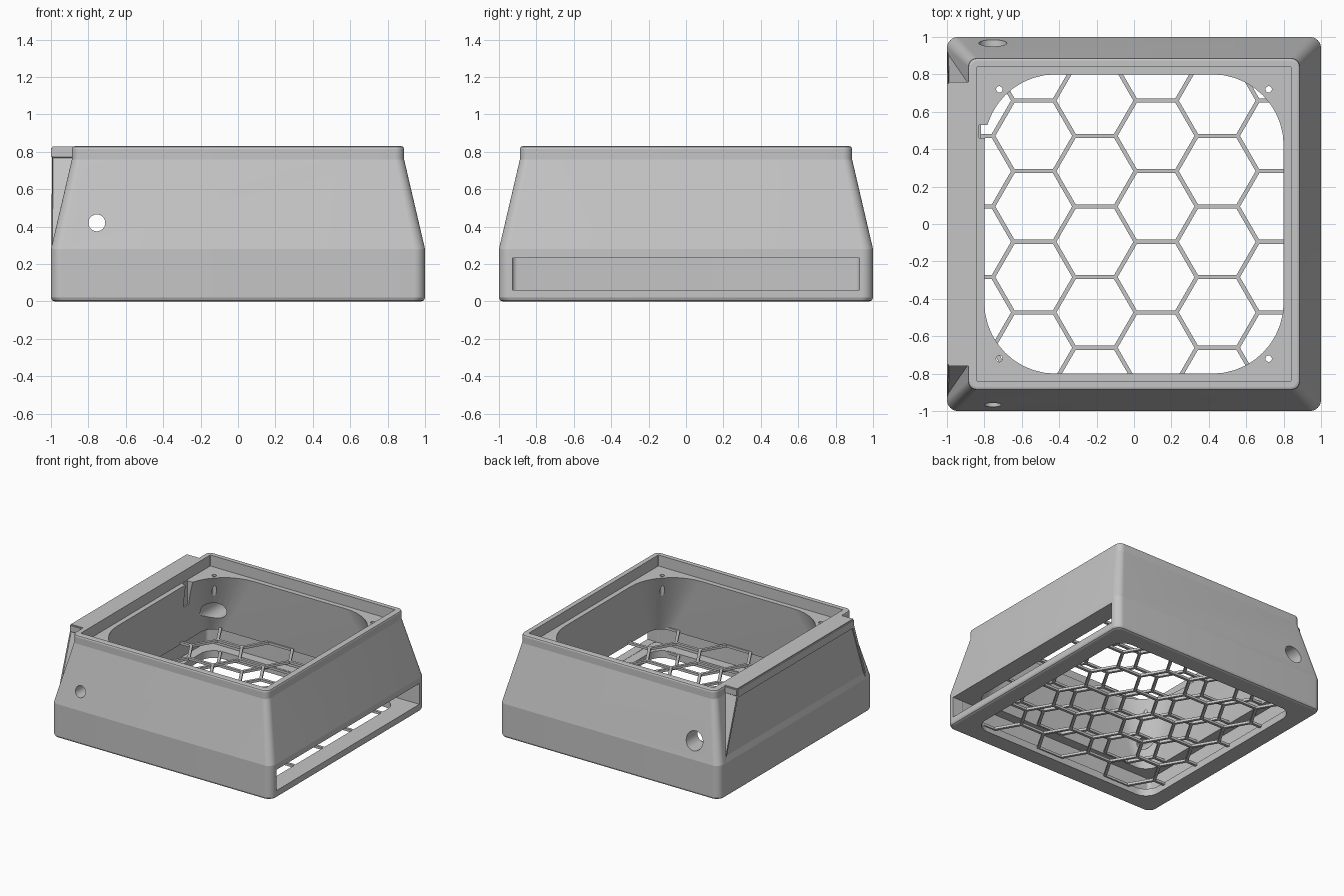
import bpy, bmesh, math
from mathutils import Vector, Matrix

cube = bpy.data.objects.get("Cube")
if cube:
    bpy.data.objects.remove(cube, do_unlink=True)

grey = bpy.data.materials.new("plain_grey")
grey.use_nodes = True
COLOUR = (0.56, 0.56, 0.56, 1)
grey.diffuse_color = COLOUR
grey.node_tree.nodes["Principled BSDF"].inputs["Base Color"].default_value = COLOUR


def finish(name, bm):
    bmesh.ops.recalc_face_normals(bm, faces=bm.faces)
    mesh = bpy.data.meshes.new(name)
    bm.to_mesh(mesh)
    bm.free()
    ob = bpy.data.objects.new(name, mesh)
    bpy.context.collection.objects.link(ob)
    mesh.materials.append(grey)
    return ob


def select(ob):
    bpy.ops.object.select_all(action='DESELECT')
    ob.select_set(True)
    bpy.context.view_layer.objects.active = ob


def smooth(ob, degrees):
    select(ob)
    bpy.ops.object.shade_smooth_by_angle(angle=math.radians(degrees))


def add_box(bm, lo, hi):
    lo, hi = Vector(lo), Vector(hi)
    mat = Matrix.Translation((lo + hi) / 2) @ Matrix.Diagonal((*(hi - lo), 1))
    return bmesh.ops.create_cube(bm, size=1, matrix=mat)["verts"]


def add_rod(bm, centre, radius, length, along_y=False):
    mat = Matrix.Translation(centre)
    if along_y:
        mat = mat @ Matrix.Rotation(math.pi / 2, 4, 'X')
    bmesh.ops.create_cone(bm, cap_ends=True, segments=40, radius1=radius,
                          radius2=radius, depth=length, matrix=mat)


def rounded_ring(bm, half, radius, z, steps=10):
    ring = []
    for corner in range(4):
        mid = math.pi / 4 + corner * math.pi / 2
        cx = math.copysign(half - radius, math.cos(mid))
        cy = math.copysign(half - radius, math.sin(mid))
        for i in range(steps + 1):
            a = corner * math.pi / 2 + i / steps * math.pi / 2
            ring.append(bm.verts.new((cx + radius * math.cos(a),
                                      cy + radius * math.sin(a), z)))
    return ring


# Housing: closed loft around the wall, (half width, corner radius, height)
sections = [
    (.98, .05, 0), (.994, .06, .006), (1, .06, .02), (1, .06, .28),
    (.888, .05, .76), (.888, .05, .815), (.884, .045, .826), (.874, .04, .83),
    (.84, .006, .83), (.84, .006, .74),
    (.80, .38, .74), (.85, .12, .235), (.93, .03, .235), (.93, .03, .06),
    (.85, .12, .06), (.85, .12, 0)]
bm = bmesh.new()
rings = [rounded_ring(bm, *s) for s in sections]
for a, b in zip(rings, rings[1:] + rings[:1]):
    for i in range(len(a)):
        j = (i + 1) % len(a)
        bm.faces.new((a[i], a[j], b[j], b[i]))
housing = finish("housing", bm)

# Openings: filter slot, cable notch, side holes, screw holes
slot = bmesh.new()
add_box(slot, (.89, -.927, .062), (1.1, .927, .233))
notch = bmesh.new()
add_box(notch, (-.83, .46, .55), (-.7, .53, .78))
holes = bmesh.new()
add_rod(holes, (-.755, -.93, .42), .045, .5, True)
add_rod(holes, (-.755, .93, .42), .075, .5, True)
for sx in (-1, 1):
    for sy in (-1, 1):
        add_rod(holes, (sx * .72, sy * .72, .6), .017, .4)
for name, cut in (("slot_cutter", slot), ("notch_cutter", notch), ("hole_cutter", holes)):
    cutter = finish(name, cut)
    cutter.hide_render = True
    mod = housing.modifiers.new(name, 'BOOLEAN')
    mod.operation = 'DIFFERENCE'
    mod.solver = 'EXACT'
    mod.object = cutter
    select(housing)
    bpy.ops.object.modifier_apply(modifier=mod.name)
    bpy.data.objects.remove(cutter, do_unlink=True)
smooth(housing, 11)

# Honeycomb grilles below and above the slot: three bars around every second corner
EDGE, WIDTH, THICK = .218, .022, .02
PITCH = EDGE * math.sqrt(3) / 2


def honeycomb(name, z):
    bm = bmesh.new()
    for col in range(-4, 5):
        for row in range(-8, 9):
            if (col + row) % 2:
                continue
            # left end of a horizontal bar
            corner = Vector((.118 - EDGE / 2 + col * EDGE * 1.5, .66 + (row - 4) * PITCH, z))
            for angle in (0, 120, 240):
                verts = add_box(bm, (0, -WIDTH / 2, 0), (EDGE, WIDTH / 2, THICK))
                turn = Matrix.Rotation(math.radians(angle), 4, 'Z')
                bmesh.ops.transform(bm, matrix=Matrix.Translation(corner) @ turn, verts=verts)
    for axis in ((1, 0, 0), (-1, 0, 0), (0, 1, 0), (0, -1, 0)):
        bmesh.ops.bisect_plane(bm, geom=bm.verts[:] + bm.edges[:] + bm.faces[:],
                               plane_co=Vector(axis) * .87, plane_no=axis, clear_outer=True)
    finish(name, bm)


honeycomb("lower_grille", .038)
honeycomb("upper_grille", .237)

# Upright side panel in front of the sloping wall, with recessed faces
bm = bmesh.new()
for s in (-1, 1):
    for x, y, z in ((-.997, .93, .27), (-.96, .93, .27), (-.995, .76, .775), (-.86, .76, .775)):
        bm.verts.new((x, s * y, z))
bmesh.ops.convex_hull(bm, input=bm.verts)
bmesh.ops.dissolve_limit(bm, angle_limit=.02, verts=bm.verts, edges=bm.edges)
bm.normal_update()
front = min(bm.faces, key=lambda f: f.calc_center_median().x)
ends = [f for f in bm.faces if abs(f.normal.y) > .8]
bmesh.ops.inset_region(bm, faces=[front], thickness=.025, depth=0)
bmesh.ops.inset_region(bm, faces=[front], thickness=.002, depth=-.008)
bmesh.ops.inset_individual(bm, faces=ends, thickness=.008, depth=-.01)
finish("side_panel", bm)

# Ledge along the top of the side panel
bm = bmesh.new()
add_box(bm, (-1, -.76, .765), (-.86, .76, .829))
bmesh.ops.bevel(bm, geom=bm.edges[:], offset=.008, segments=2, affect='EDGES')
smooth(finish("side_ledge", bm), 30)
